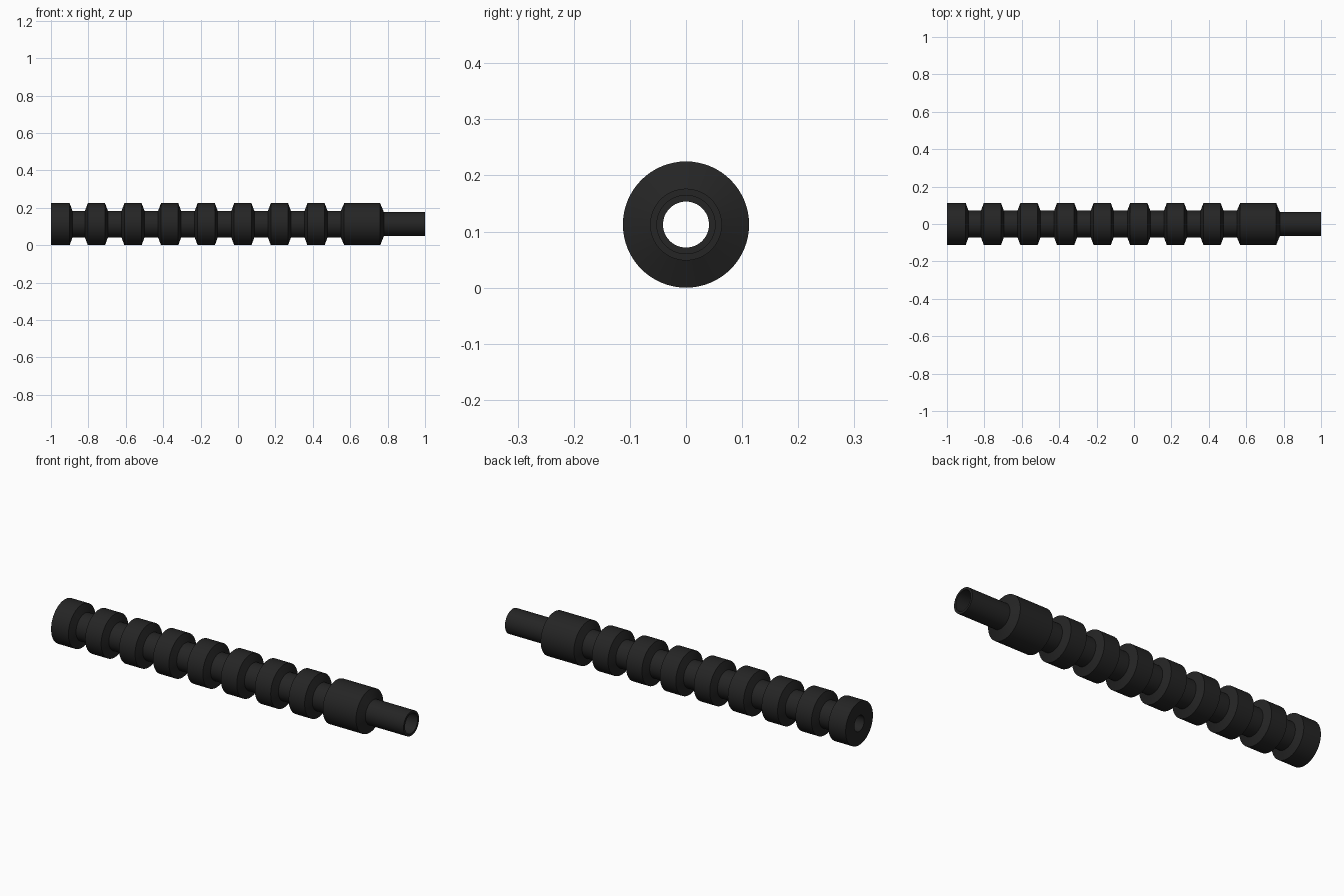
import bpy, bmesh, math

if "Cube" in bpy.data.objects:
    bpy.data.objects.remove(bpy.data.objects["Cube"])

R, GROOVE, TUBE, BORE, SOCKET = 0.1125, 0.071, 0.064, 0.041, 0.052
SEGS = 64

mat = bpy.data.materials.new("black rubber")
mat.diffuse_color = (0.018, 0.018, 0.018, 1)
mat.use_nodes = True
mat.node_tree.nodes["Principled BSDF"].inputs["Base Color"].default_value = mat.diffuse_color


def lathe(name, profile):
    """Spin a closed (x, radius) profile about the long axis."""
    bm = bmesh.new()
    loops = [[bm.verts.new((x, r * math.cos(a), R + r * math.sin(a)))
              for x, r in profile]
             for a in (2 * math.pi * i / SEGS for i in range(SEGS))]
    n = len(profile)
    for i in range(SEGS):
        a, b = loops[i], loops[(i + 1) % SEGS]
        for j in range(n):
            k = (j + 1) % n
            bm.faces.new((a[j], a[k], b[k], b[j]))
    bmesh.ops.recalc_face_normals(bm, faces=bm.faces)
    me = bpy.data.meshes.new(name)
    bm.to_mesh(me)
    bm.free()
    ob = bpy.data.objects.new(name, me)
    bpy.context.collection.objects.link(ob)
    me.materials.append(mat)
    bpy.context.view_layer.objects.active = ob
    ob.select_set(True)
    bpy.ops.object.shade_smooth_by_angle(angle=math.radians(30))
    ob.select_set(False)
    return ob


# end ring, flat on its outer face
profile = [(-1, BORE), (-1, R), (-0.9, R), (-0.885, GROOVE)]
# seven repeated rings with sloped flanks
for i in range(7):
    c = -0.757 + 0.1957 * i
    profile += [(c - 0.0615, GROOVE), (c - 0.046, R), (c + 0.046, R), (c + 0.0615, GROOVE)]
# long collar, then thin tube with a wider open mouth
profile += [(0.55, GROOVE), (0.568, R), (0.76, R), (0.78, TUBE),
            (1, TUBE), (1, SOCKET), (0.78, SOCKET), (0.78, BORE)]
# nudge the inner step so it does not coincide with the collar shoulder
profile[-2:] = [(0.77, SOCKET), (0.77, BORE)]
lathe("ribbed_sleeve", profile)
